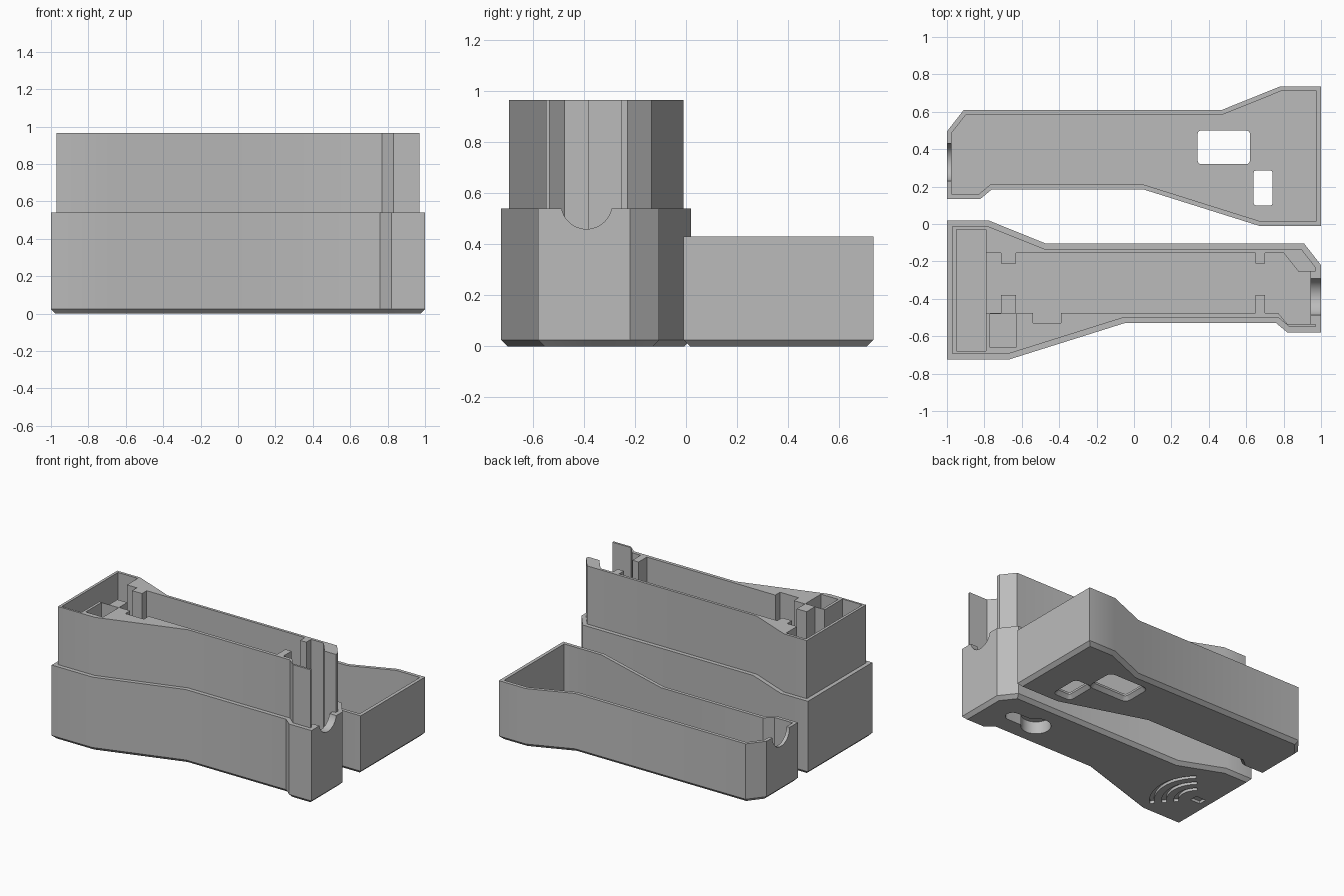
import bpy, bmesh
from math import sin, cos, pi, radians
from mathutils import Vector

default = bpy.data.objects.get("Cube")
if default:
    bpy.data.objects.remove(default, do_unlink=True)

grey = bpy.data.materials.new("plain grey")
grey.use_nodes = True
colour = (0.5, 0.5, 0.5, 1)
grey.diffuse_color = colour
grey.node_tree.nodes["Principled BSDF"].inputs["Base Color"].default_value = colour


def inset(points, amount):
    """Offset a closed outline inwards (outwards when negative)."""
    pts = [Vector(p) for p in points]
    area = sum(a.x * b.y - b.x * a.y for a, b in zip(pts, pts[1:] + pts[:1]))
    turn = 1 if area > 0 else -1
    result = []
    for i, p in enumerate(pts):
        before = (p - pts[i - 1]).normalized()
        after = (pts[(i + 1) % len(pts)] - p).normalized()
        n = Vector((-before.y, before.x)) * turn
        m = Vector((-after.y, after.x)) * turn
        result.append(p + (n + m) * (amount / (1 + n.dot(m))))
    return result


def loft(name, layers):
    """Closed solid through outlines stacked at given heights."""
    bm = bmesh.new()
    loops = [[bm.verts.new((p[0], p[1], z)) for p in pts] for pts, z in layers]
    bm.faces.new(loops[0])
    bm.faces.new(loops[-1])
    for low, high in zip(loops, loops[1:]):
        for i in range(len(low)):
            bm.faces.new((low[i - 1], low[i], high[i], high[i - 1]))
    bmesh.ops.recalc_face_normals(bm, faces=bm.faces)
    mesh = bpy.data.meshes.new(name)
    bm.to_mesh(mesh)
    bm.free()
    mesh.materials.append(grey)
    obj = bpy.data.objects.new(name, mesh)
    bpy.context.collection.objects.link(obj)
    return obj


def prism(name, points, low, high):
    return loft(name, [(points, low), (points, high)])


def rect(x0, x1, y0, y1):
    return [(x0, y0), (x1, y0), (x1, y1), (x0, y1)]


def arc(x, y, r, start, end, steps=16):
    angles = [radians(start + (end - start) * i / steps) for i in range(steps + 1)]
    return [(x + r * cos(a), y + r * sin(a)) for a in angles]


def rounded(x0, x1, y0, y1, r):
    corners = [(x1 - r, y1 - r), (x0 + r, y1 - r), (x0 + r, y0 + r), (x1 - r, y0 + r)]
    return [p for i, c in enumerate(corners) for p in arc(*c, r, 90 * i, 90 * i + 90, 4)]


def cable_cutter(x, y, z):
    bpy.ops.mesh.primitive_cylinder_add(vertices=48, radius=0.1, depth=0.12,
                                        location=(x, y, z), rotation=(0, pi / 2, 0))
    return bpy.context.object


def cut(target, cutter):
    cutter.hide_render = True
    mod = target.modifiers.new("cut", "BOOLEAN")
    mod.operation = "DIFFERENCE"
    mod.solver = "EXACT"
    mod.object = cutter
    bpy.context.view_layer.objects.active = target
    bpy.ops.object.modifier_apply(modifier=mod.name)
    bpy.data.objects.remove(cutter, do_unlink=True)


def finish(obj):
    bpy.ops.object.select_all(action="DESELECT")
    obj.select_set(True)
    bpy.context.view_layer.objects.active = obj
    bpy.ops.object.shade_smooth_by_angle(angle=radians(30))


# Shared outline of both halves
outline = [(-1, 0.02), (-0.78, 0.02), (-0.47, -0.105), (0.91, -0.105), (1, -0.22),
           (1, -0.58), (0.82, -0.58), (0.76, -0.53), (-0.05, -0.53),
           (-0.67, -0.725), (-1, -0.725)]
chamfer = 0.025
top = 0.965
ledge = 0.54

# Deep housing with a stepped collar
collar = inset(outline, 0.03)
housing = loft("deep_housing", [(inset(outline, chamfer), 0), (outline, chamfer),
                                (outline, ledge), (collar, ledge), (collar, top)])

# Main channel, end compartment and side pocket
channel = [(-0.8, -0.155), (0.8, -0.155), (0.88, -0.255), (0.945, -0.255),
           (0.945, -0.535), (0.82, -0.535), (0.77, -0.475), (-0.39, -0.475),
           (-0.39, -0.53), (-0.54, -0.53), (-0.54, -0.475), (-0.8, -0.475)]
cut(housing, prism("channel_cutter", channel, 0.12, 1.1))
cut(housing, prism("compartment_cutter", rect(-0.95, -0.79, -0.68, -0.03), 0.08, 1.1))
cut(housing, prism("pocket_cutter", rect(-0.77, -0.63, -0.66, -0.48), 0.5, 1.1))

# Open end and cable notch
cut(housing, prism("opening_cutter", rect(0.93, 1.1, -0.535, -0.255), ledge, 1.1))
cut(housing, cable_cutter(1, -0.39, 0.56))

# Keyhole hanger in the underside
keyhole = arc(0.57, -0.33, 0.1, 30, 330, 32) + arc(0.77, -0.33, 0.05, -90, 90)
cut(housing, prism("keyhole_cutter", keyhole, -0.1, 0.09))

# Curved grooves and a small square recess in the underside
for r in (0.16, 0.24, 0.32):
    groove = arc(-0.88, -0.39, r, -48, 48) + arc(-0.88, -0.39, r - 0.03, 48, -48)
    cut(housing, prism("groove_cutter", groove, -0.1, 0.02))
cut(housing, prism("recess_cutter", rect(-0.92, -0.84, -0.42, -0.36), -0.1, 0.02))
finish(housing)

# Upright ribs inside the channel
for x0, x1 in ((-0.71, -0.63), (0.65, 0.7)):
    for side, y0, y1 in (("back", -0.21, -0.15), ("front", -0.48, -0.38)):
        prism(side + "_rib", rect(x0, x1, y0, y1), 0.11, top)

# Shallow cover: the mirrored outline beside the housing
cover_outline = [(-x, y + 0.715) for x, y in outline]
cover = loft("shallow_cover", [(inset(cover_outline, chamfer), 0),
                               (cover_outline, chamfer), (cover_outline, 0.43)])
cut(cover, prism("tray_cutter", inset(cover_outline, chamfer), 0.04, 0.6))
cut(cover, cable_cutter(-1, 0.33, 0.43))

# Flared windows through the cover floor
for window in (rounded(0.34, 0.62, 0.32, 0.5, 0.02), rounded(0.64, 0.74, 0.1, 0.285, 0.01)):
    flare = inset(window, -0.025)
    cut(cover, loft("window_cutter", [(flare, -0.01), (flare, 0), (window, 0.025), (window, 0.1)]))
finish(cover)
